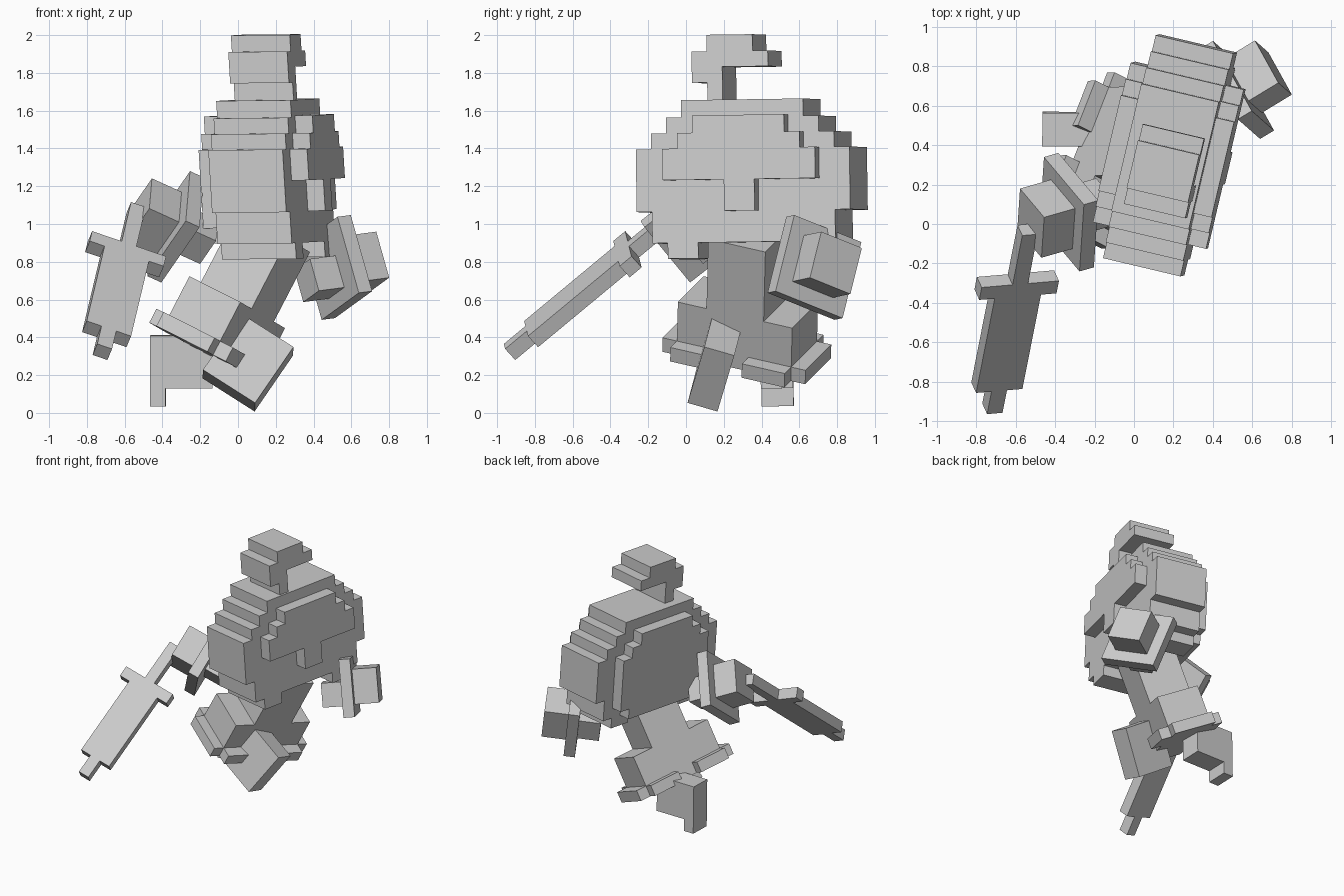
import bpy, bmesh
from mathutils import Vector, Matrix

if "Cube" in bpy.data.objects:
    bpy.data.objects.remove(bpy.data.objects["Cube"], do_unlink=True)

grey = bpy.data.materials.new("plain grey")
grey.use_nodes = True
COLOUR = (0.6, 0.6, 0.6, 1)
grey.diffuse_color = COLOUR
grey.node_tree.nodes["Principled BSDF"].inputs["Base Color"].default_value = COLOUR

U = 0.083  # one block


def frame(origin, first, second, third=None):
    """Matrix from a part's own axes; the third axis is square to the others by default."""
    a, b = Vector(first), Vector(second)
    if third is None:
        a.normalize()
        b = (b - a * a.dot(b)).normalized()
        c = a.cross(b)
    else:
        c = Vector(third)
    m = Matrix((a, b, c)).transposed().to_4x4()
    m.translation = Vector(origin)
    return m


def blocks(name, matrix, boxes):
    """One object made of boxes, each (low, high) per axis of the part's frame."""
    bm = bmesh.new()
    for box in boxes:
        size = [hi - lo for lo, hi in box]
        mid = [(hi + lo) / 2 for lo, hi in box]
        bmesh.ops.create_cube(bm, size=1, matrix=matrix @ Matrix.Translation(mid) @ Matrix.Diagonal((*size, 1)))
    bmesh.ops.recalc_face_normals(bm, faces=bm.faces)
    mesh = bpy.data.meshes.new(name)
    bm.to_mesh(mesh)
    bm.free()
    mesh.materials.append(grey)
    obj = bpy.data.objects.new(name, mesh)
    bpy.context.collection.objects.link(obj)
    return obj


def mid(width):
    return (-width / 2, width / 2)


# Helmet: axes are forward, sideways and up, with a slight lean
head = frame((0.085, 0.385, 1.4), (0.973, -0.23, 0.01), (0.23, 0.973, 0.014), (-0.06, -0.015, 1))
DEPTH = (-0.108, 0.296)


def rows(depth, layers):
    """Stacked centred layers: width in blocks, bottom and top in blocks."""
    return [(depth, mid(w * U), (lo * U, hi * U)) for w, lo, hi in layers]


head.translation = head @ Vector((0, -0.016, 0)) - Vector((0.085, 0.022, 0)) + Vector((0.085, 0.02, 0))
head.translation.x -= 0.0
shift = DEPTH
blocks("helmet", head, rows(shift, [(14, -4, 0), (12, -6, 1), (10, 1, 2), (8, 2, 3.1)]))
blocks("helmet_rim", head, [(shift, sorted((side * 3 * U, side * 5 * U)), (-7 * U, -6 * U)) for side in (-1, 1)])
blocks("visor", head, rows((0.296, 0.39), [(10, -2, 0), (8, 0, 1), (6, 1, 2.1), (2, -4, -2)]))
blocks("helmet_back_plate", head, rows((-0.2, -0.108), [(10, -5, 0), (8, -6, 1), (6, 1, 2.1)]))

# Crest: a stem with a hooked plume
CREST = (-0.04, 0.28)
blocks("crest", head, [
    (CREST, (a * U, b * U), (lo * U, hi * U))
    for a, b, lo, hi in [(-2.3, -1.3, 3.1, 4.2), (-3.3, -1.3, 4.2, 5.2), (-3.3, 1.7, 5.2, 6.2), (-2.3, 0.7, 6.2, 7.25)]])

# Tunic: forward, sideways and up, tipped well forward
body = frame((-0.004, 0.328, 0.586), (0.81, -0.41, -0.41), (0.355, 0.908, -0.207))
blocks("torso", body, [(mid(4 * U), mid(4 * U), (0, 5 * U))])
blocks("tunic_skirt", body, [(mid(4 * U), mid(8 * U), (-3.8 * U, 0))])
HEM = (-3.8 * U, -2.8 * U)
hem = [(mid(4 * U), mid(10 * U), HEM)]
for side in (-1, 1):
    hem.append((mid(6 * U), sorted((side * U, side * 4 * U)), HEM))
blocks("tunic_hem", body, hem)

# Legs
leg = frame((0.053, 0.155, 0.266), (0.275, -0.046, -0.175), (0.206, 0.09, 0.3))
blocks("front_leg", leg, [(mid(0.33), mid(0.37), mid(0.165))])
kicked = frame((-0.3, 0.48, 0.27), (1, -0.01, 0), (0, 1, 0.02))
blocks("back_leg", kicked, [
    (mid(0.33), mid(0.17), mid(0.28)),
    (sorted((-0.165, -0.165 + U)), mid(0.17), (-0.235, -0.14))])


# Hands: wide cuff plate, fist on the outside, stub on the inside
def hand(name, matrix, drop):
    blocks(name + "_cuff", matrix, [(mid(U), mid(0.43), mid(0.43))])
    blocks(name + "_fist", matrix, [((U / 2, 0.22), mid(0.26), mid(0.26))])
    blocks(name + "_stub", matrix, [((-0.2, -U / 2), (-0.09 - drop, 0.09 - drop), mid(0.18))])


hand("left_hand", frame((0.52, 0.68, 0.77), (0.84, 0.51, 0.11), (-0.25, 0.24, 0.94)), 0.05)
hand("right_hand", frame((-0.33, 0.06, 0.985), (-0.879, -0.253, 0.4), (0.47, -0.56, 0.68)), 0)

# Sword: axes are along the blade, across it and through it
sword = frame((-0.595, -0.31, 0.84), (-0.15, -0.76, -0.63), (0.94, 0.07, -0.33))
blocks("sword", sword, [
    ((a, b), mid(w * U), mid(U))
    for a, b, w in [(-0.37, -U / 2, 1), (-U / 2, U / 2, 5), (U / 2, 0.67, 3), (0.67, 0.82, 1)]])
